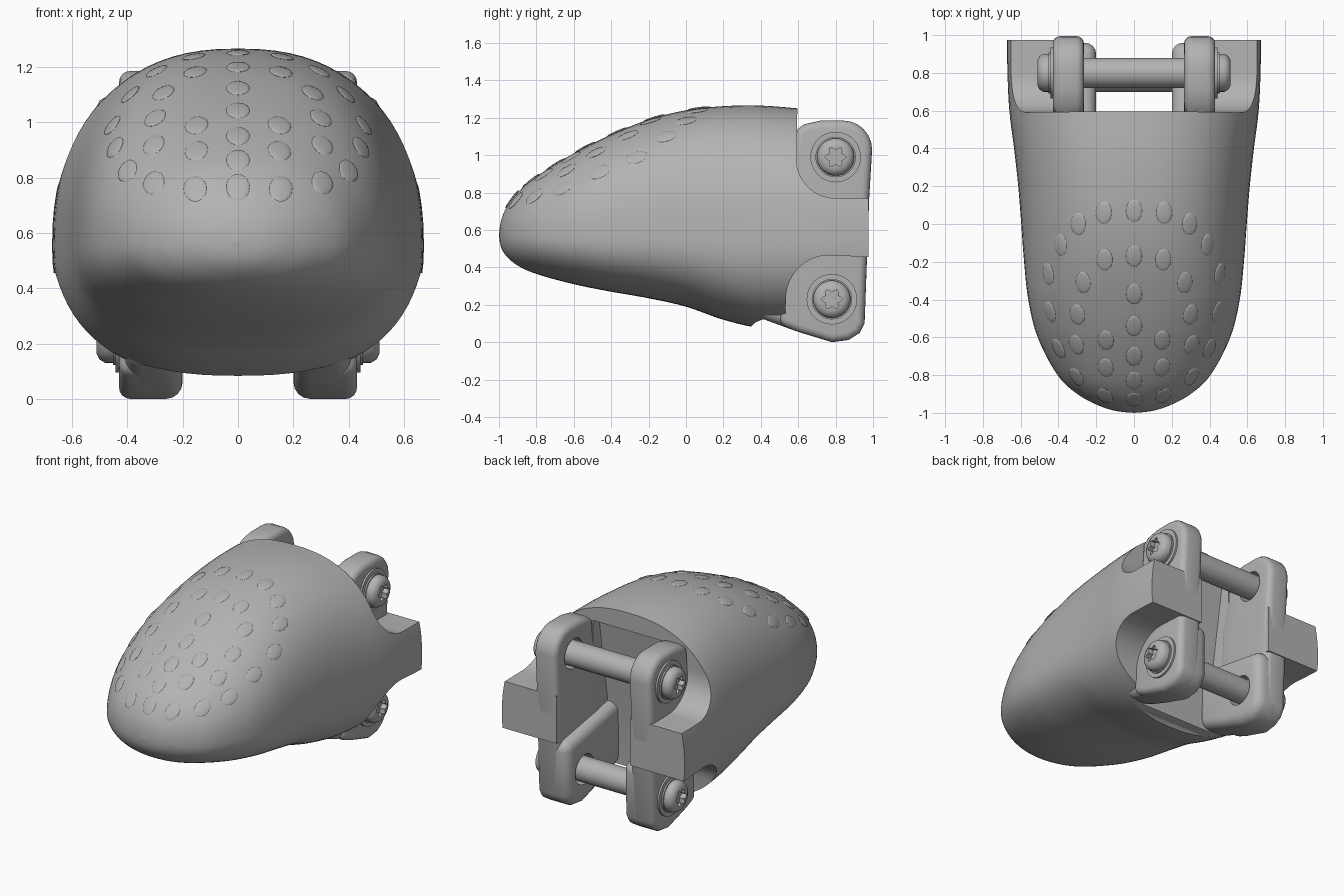
import bpy, bmesh, math
from mathutils import Vector, Matrix
from mathutils.bvhtree import BVHTree

if "Cube" in bpy.data.objects:
    bpy.data.objects.remove(bpy.data.objects["Cube"])

grey = bpy.data.materials.new("plain grey")
grey.use_nodes = True
GREY = (0.45, 0.45, 0.45, 1)
grey.diffuse_color = GREY
grey.node_tree.nodes["Principled BSDF"].inputs["Base Color"].default_value = GREY


def make(name, bm):
    bmesh.ops.remove_doubles(bm, verts=bm.verts, dist=1e-5)
    bmesh.ops.recalc_face_normals(bm, faces=bm.faces)
    mesh = bpy.data.meshes.new(name)
    bm.to_mesh(mesh)
    bm.free()
    obj = bpy.data.objects.new(name, mesh)
    bpy.context.collection.objects.link(obj)
    mesh.materials.append(grey)
    return obj


def activate(obj):
    bpy.ops.object.select_all(action='DESELECT')
    obj.select_set(True)
    bpy.context.view_layer.objects.active = obj


def smooth(obj, angle=35):
    activate(obj)
    bpy.ops.object.shade_smooth_by_angle(angle=math.radians(angle))


def loft(rings):
    """Skin a list of equal-length point rings and cap both ends."""
    bm = bmesh.new()
    rows = [[bm.verts.new(p) for p in ring] for ring in rings]
    n = len(rows[0])
    for a, b in zip(rows, rows[1:]):
        for i in range(n):
            j = (i + 1) % n
            bm.faces.new((a[i], a[j], b[j], b[i]))
    bm.faces.new(rows[0])
    bm.faces.new(rows[-1])
    return bm


def prism(name, pts, x0, x1, bevel=0):
    """Extrude a side profile (y, z) from x0 to x1."""
    obj = make(name, loft([[(x, y, z) for y, z in pts] for x in (x0, x1)]))
    if bevel:
        mod = obj.modifiers.new("round", 'BEVEL')
        mod.width, mod.segments, mod.limit_method = bevel, 4, 'ANGLE'
        mod.angle_limit = math.radians(50)
        activate(obj)
        bpy.ops.object.modifier_apply(modifier=mod.name)
    return obj


def lathe(name, profile, y, z, n=40):
    """Turn a profile (x, radius) about the x axis."""
    ang = [2 * math.pi * i / n for i in range(n)]
    return make(name, loft([[(x, y + r * math.cos(a), z + r * math.sin(a)) for a in ang]
                            for x, r in profile]))


def cut(obj, cutter):
    cutter.hide_render = True
    mod = obj.modifiers.new("cut", 'BOOLEAN')
    mod.operation, mod.solver, mod.object = 'DIFFERENCE', 'EXACT', cutter
    activate(obj)
    bpy.ops.object.modifier_apply(modifier=mod.name)
    bpy.data.objects.remove(cutter)


def arc(cy, cz, r, a0, a1, n=12):
    return [(cy + r * math.cos(math.radians(a0 + (a1 - a0) * i / n)),
             cz + r * math.sin(math.radians(a0 + (a1 - a0) * i / n))) for i in range(n + 1)]


# Shell stations: y, top, bottom, half width
stations = [Vector(s) for s in (
    (-1, .57, .57, 0), (-.99, .645, .51, .095), (-.96, .72, .46, .19),
    (-.9, .80, .41, .30), (-.8, .885, .365, .405), (-.6, 1.01, .31, .51),
    (-.4, 1.11, .27, .56), (-.2, 1.19, .235, .582), (0, 1.24, .19, .597),
    (.2, 1.262, .12, .613), (.4, 1.265, .075, .635), (.6, 1.25, .07, .66),
    (.8, 1.23, .07, .67), (.975, 1.2, .07, .672))]


def section(s, n=80):
    """Superellipse that grows squarer from the nose to the back."""
    y, top, bot, w = s
    mid = .57 - .02 * (y + 1) / 2
    power = 2 / (2.1 + .3 * min(1, (y + 1) / .6))
    ring = []
    for i in range(n):
        a = 2 * math.pi * i / n
        c, d = (math.copysign(abs(v) ** power, v) for v in (math.cos(a), math.sin(a)))
        h = top - mid if d > 0 else mid - bot
        ring.append((w * c, y, mid + h * d))
    return ring


rows = []
for i in range(len(stations) - 1):
    p0, p1, p2 = stations[max(i - 1, 0)], stations[i], stations[i + 1]
    p3 = stations[min(i + 2, len(stations) - 1)]
    for k in range(5):
        t = k / 5
        rows.append(section(p1 + (p2 - p0) * (t / 2)
                            + (p0 * 2 - p1 * 5 + p2 * 4 - p3) * (t * t / 2)
                            + (p1 * 3 - p0 - p2 * 3 + p3) * (t ** 3 / 2)))
rows.append(section(stations[-1]))
bm = loft(rows)
bmesh.ops.recalc_face_normals(bm, faces=bm.faces)
tree = BVHTree.FromBMesh(bm)
shell = make("shell", bm)

# Recesses around the bolts and the open rear pocket
TOP_BOLT, LOW_BOLT = (.8, .99), (.78, .23)
cut(shell, prism("upper_recess", [(.6, 1.5)] + arc(.8, .98, .21, 175, 270) + [(1.2, .765), (1.2, 1.5)], -1, 1))
cut(shell, prism("lower_recess", [(.34, -.2), (.345, .08), (.37, .105), (.41, .122), (.53, .13)]
                 + arc(.765, .235, .23, 175, 90) + [(1.2, .445), (1.2, -.2)], -1, 1))
cut(shell, prism("pocket", [(.4, -.1), (.41, .2), (.43, .5), (.53, 1.13), (1.2, 1.13), (1.2, -.1)], -.27, .27))
smooth(shell)

# Mounting cheeks, with thicker lower pads
low_edge = [(.955, .1), (.93, .05), (.87, .012), (.78, 0), (.6, .055)]
cheek = ([(.57, .95), (.585, 1.13), (.63, 1.165), (.72, 1.185)] + arc(.84, 1.03, .155, 90, 0, 6)
         + [(.98, .78)] + low_edge + [(.5, .095), (.5, .3), (.52, .8)])
pad = [(.96, .45)] + low_edge + [(.38, .135), (.37, .55)]
for side, s in (("left", 1), ("right", -1)):
    for name, pts, x0, x1, b in (("cheek", cheek, .265, .43, .04), ("lower_pad", pad, .2, .41, .06)):
        part = prism(f"{side}_{name}", pts, s * x0, s * x1, b)
        for y, z in (TOP_BOLT, LOW_BOLT):
            if name == "cheek" or z < .5:
                cut(part, lathe("hole", [(s * .1, .098), (s * .37, .098)], y, z))
        smooth(part)

# Cross bolts with washers, domed heads and six-lobed sockets
half = [(.42, .08), (.42, .135), (.442, .135), (.442, .108), (.452, .108),
        (.452, .1), (.48, .1), (.5, .088), (.512, .065), (.512, 0)]
bolt_profile = [(-x, r) for x, r in reversed(half)] + half
for name, (y, z) in (("upper_bolt", TOP_BOLT), ("lower_bolt", LOW_BOLT)):
    bolt = lathe(name, bolt_profile, y, z)
    for s in (1, -1):
        star = []
        for i in range(24):
            a = math.pi * i / 12
            r = .047 + .011 * math.cos(6 * a)
            star.append((y + r * math.cos(a), z + r * math.sin(a)))
        cut(bolt, prism("socket", star, s * .475, s * .6))
    smooth(bolt)

# Oval grip bumps seated on the top of the shell
centre_bumps = [(0, y) for y in (.07, -.17, -.37, -.54, -.7, -.83, -.93)]
side_bumps = [(.16, .06), (.295, .0), (.39, -.11), (.155, -.19), (.27, -.31), (.455, -.265),
              (.3, -.48), (.445, -.465), (.15, -.615), (.305, -.64), (.4, -.66),
              (.15, -.76), (.305, -.81), (.155, -.91)]
spots = centre_bumps + [(s * x, y) for x, y in side_bumps for s in (1, -1)]
bm = bmesh.new()
for x, y in spots:
    hit, normal, _, _ = tree.ray_cast(Vector((x, y, 3)), Vector((0, 0, -1)))
    along = Vector((-.5 * x, 1, 0))
    across = along.cross(normal).normalized()
    along = normal.cross(across)
    frame = Matrix((across, along, normal)).transposed().to_4x4()
    place = Matrix.Translation(hit) @ frame @ Matrix.Diagonal((.042, .06, .007, 1))
    bmesh.ops.create_uvsphere(bm, u_segments=20, v_segments=10, radius=1, matrix=place)
smooth(make("grip_bumps", bm), 60)
